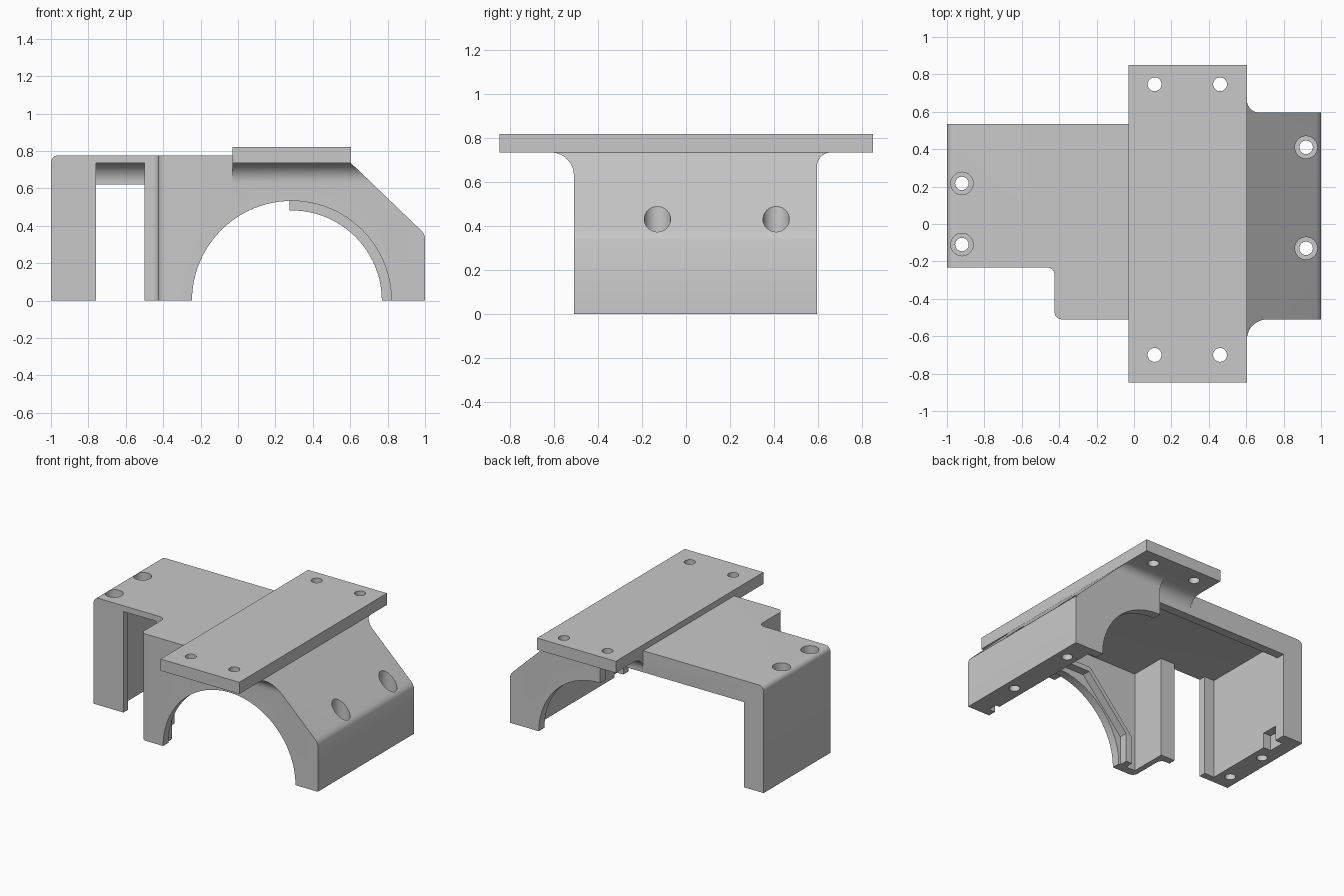
import bpy, bmesh
from math import sin, cos, radians

cube = bpy.data.objects.get("Cube")
if cube:
    bpy.data.objects.remove(cube, do_unlink=True)

grey = bpy.data.materials.new("plain_grey")
grey.use_nodes = True
colour = (0.58, 0.58, 0.58, 1)
grey.diffuse_color = colour
grey.node_tree.nodes["Principled BSDF"].inputs["Base Color"].default_value = colour


def arc(cx, cy, r, start, end, n=10):
    angles = [radians(start + (end - start) * i / n) for i in range(n + 1)]
    return [(cx + r * cos(a), cy + r * sin(a)) for a in angles]


def rect(a0, a1, b0, b1):
    return [(a0, b0), (a1, b0), (a1, b1), (a0, b1)]


def prism(name, pts, axis, lo, hi):
    """Extrude a 2D outline along x (yz), y (xz) or z (xy)."""
    place = {"x": lambda p, d: (d, p[0], p[1]),
             "y": lambda p, d: (p[0], d, p[1]),
             "z": lambda p, d: (p[0], p[1], d)}[axis]
    bm = bmesh.new()
    low = [bm.verts.new(place(p, lo)) for p in pts]
    high = [bm.verts.new(place(p, hi)) for p in pts]
    bm.faces.new(low)
    bm.faces.new(high[::-1])
    for i in range(len(pts)):
        j = (i + 1) % len(pts)
        bm.faces.new((low[j], low[i], high[i], high[j]))
    bmesh.ops.recalc_face_normals(bm, faces=bm.faces)
    mesh = bpy.data.meshes.new(name)
    bm.to_mesh(mesh)
    bm.free()
    mesh.materials.append(grey)
    obj = bpy.data.objects.new(name, mesh)
    bpy.context.collection.objects.link(obj)
    return obj


def combine(body, other, operation):
    bpy.context.view_layer.objects.active = body
    mod = body.modifiers.new("combine", "BOOLEAN")
    mod.operation, mod.solver, mod.object = operation, "EXACT", other
    bpy.ops.object.modifier_apply(modifier=mod.name)
    bpy.data.objects.remove(other, do_unlink=True)


def add(*args):
    combine(body, prism("addition", *args), "UNION")


def cut(*args):
    combine(body, prism("cutter", *args), "DIFFERENCE")


# Main housing with its stepped front corner
plan = ([(0.4, 0.535), (-1, 0.535), (-1, -0.232)]
        + arc(-0.465, -0.272, 0.04, 90, 0, 6)
        + arc(-0.385, -0.47, 0.04, 180, 270, 6) + [(0.4, -0.51)])
body = prism("bracket_body", plan, "z", 0, 0.777)

# Right-hand block and the fillets that carry the plate
add(rect(0.275, 1, 0, 0.75), "y", -0.51, 0.595)
add([(-0.45, 0.745), (-0.615, 0.745)] + arc(-0.615, 0.63, 0.105, 90, 0)
    + [(-0.45, 0.63)], "x", -0.03, 0.76)
add([(0.55, 0.745), (0.66, 0.745)] + arc(0.66, 0.67, 0.065, 90, 180)
    + [(0.55, 0.67)], "x", 0.275, 0.75)
add([(0.48, 0.745), (0.635, 0.745)] + arc(0.635, 0.635, 0.1, 90, 180)
    + [(0.48, 0.635)], "x", -0.03, 0.28)

# Sloped shoulder and rounded outer top edge
cut([(0.577, 0.761), (0.975, 0.379), (0.99, 0.363), (1, 0.34),
     (1.2, 0.34), (1.2, 0.9), (0.577, 0.9)], "y", -1, 1)
cut([(-0.96, 0.8), (-1.02, 0.8), (-1.02, 0.737)]
    + arc(-0.96, 0.737, 0.04, 180, 90, 8), "y", -1, 1)

# Mounting plate
add(rect(-0.03, 0.604, -0.848, 0.85), "z", 0.735, 0.82)

# Hollow interior on the left, open back and front slot
cut([(-0.84, -0.18), (-0.385, -0.18), (-0.385, -0.45),
     (0.3, -0.45), (0.3, 0.475), (-0.84, 0.475)], "z", -0.1, 0.735)
cut(rect(-0.84, 0.275, 0.4, 0.7), "z", -0.1, 0.62)
cut(rect(-0.76, -0.5, -0.3, -0.1), "z", -0.1, 0.735)

# Hollow interior on the right, following the shoulder
cut([(0.25, -0.1), (0.84, -0.1), (0.84, 0.42), (0.51, 0.735), (0.25, 0.735)],
    "y", -0.45, 0.475)
cut([(0.25, -0.1), (0.84, -0.1), (0.84, 0.42), (0.63, 0.62), (0.25, 0.62)],
    "y", 0.4, 0.53)

# Fillet inside the rear rim
add([(0.49, 0.745), (0.365, 0.745)] + arc(0.365, 0.63, 0.105, 90, 0)
    + [(0.47, 0.62), (0.49, 0.62)], "x", -0.86, 0.53)

# Angular rim behind the front arch, with a seat cut into it
add([(-0.31, 0), (-0.31, 0.2), (0.05, 0.6), (0.52, 0.6), (0.88, 0.2),
     (0.88, 0)], "y", -0.47, -0.39)
cut([(-0.26, -0.1), (-0.26, 0.21), (0.06, 0.565), (0.51, 0.565),
     (0.87, 0.21), (0.87, -0.1)], "y", -0.45, -0.38)

# Notch at the foot of the left leg
cut(rect(-0.9, -0.8, 0.33, 0.45), "z", -0.1, 0.11)

# Arched openings through the front and rear walls
cut(arc(0.287, 0, 0.533, 0, 360, 96)[:-1], "y", -0.7, -0.3)
cut(arc(0.287, 0, 0.482, 0, 360, 96)[:-1], "y", 0.4, 0.7)


# Screw holes and counterbores
def hole(x, y, r, bottom):
    cut(arc(x, y, r, 0, 360, 32)[:-1], "z", bottom, 1)


for x in (0.11, 0.46):
    for y in (-0.70, 0.747):
        hole(x, y, 0.037, 0.6)
for x, y, floor in ((-0.92, 0.217, 0.66), (-0.92, -0.11, 0.66),
                    (0.92, 0.41, 0.28), (0.92, -0.13, 0.28)):
    hole(x, y, 0.06, floor)
    hole(x, y, 0.036, -0.1)

# Smooth curved walls, keep machined edges crisp
bpy.ops.object.select_all(action="DESELECT")
body.select_set(True)
bpy.context.view_layer.objects.active = body
bpy.ops.object.shade_smooth_by_angle(angle=radians(25))
